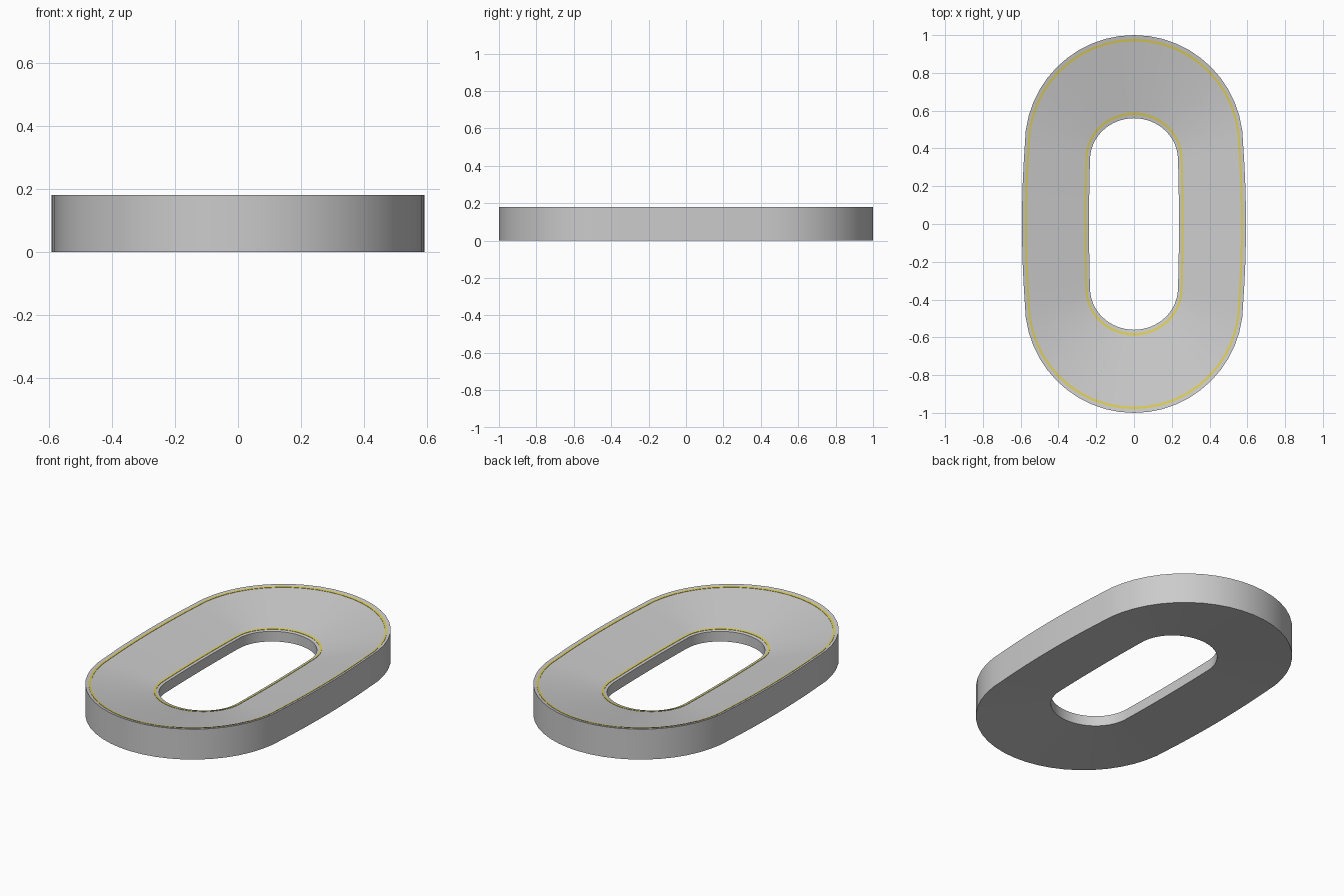
import bpy, bmesh, math

if "Cube" in bpy.data.objects:
    bpy.data.objects.remove(bpy.data.objects["Cube"])

SIDE, CAP = 8, 24  # segments along each straight side and each rounded end


def outline(half_width, bow, cap_start, end):
    """Counter-clockwise stretched ring outline with gently bowed sides."""
    half = []
    for i in range(SIDE):
        s = -1 + 2 * i / SIDE
        half.append((half_width - bow * s * s, s * cap_start))
    for i in range(CAP):
        a = math.pi * i / CAP
        half.append(((half_width - bow) * math.cos(a),
                     cap_start + (end - cap_start) * math.sin(a)))
    return half + [(-x, -y) for x, y in half]


OUTER = outline(0.593, 0.015, 0.42, 1.0)
INNER = outline(0.238, 0.005, 0.34, 0.56)
RIM_Z, HOLE_TOP, HOLE_BOTTOM = 0.18, 0.095, 0.035


def top_z(t):
    return RIM_Z + (HOLE_TOP - RIM_Z) * t


def loft(name, profile):
    """Sweep a closed (t, z) profile round the ring; t=0 outside, t=1 hole."""
    bm = bmesh.new()
    loops = [[bm.verts.new((a[0] + (b[0] - a[0]) * t, a[1] + (b[1] - a[1]) * t, z))
              for a, b in zip(OUTER, INNER)] for t, z in profile]
    n = len(OUTER)
    for k, lower in enumerate(loops):
        upper = loops[(k + 1) % len(loops)]
        for i in range(n):
            j = (i + 1) % n
            bm.faces.new((lower[i], lower[j], upper[j], upper[i]))
    bmesh.ops.recalc_face_normals(bm, faces=bm.faces)
    mesh = bpy.data.meshes.new(name)
    bm.to_mesh(mesh)
    bm.free()
    ob = bpy.data.objects.new(name, mesh)
    bpy.context.collection.objects.link(ob)
    bpy.ops.object.select_all(action='DESELECT')
    ob.select_set(True)
    bpy.context.view_layer.objects.active = ob
    bpy.ops.object.shade_smooth_by_angle(angle=math.radians(30))
    return ob


# Main ring: dished top and bottom, both sloping in towards the hole
loft("ring_body", [(0, 0), (0, RIM_Z), (1, HOLE_TOP), (1, HOLE_BOTTOM)])

# Thin yellow inlay lines near the outer rim and the hole
yellow = bpy.data.materials.new("yellow_line")
yellow.diffuse_color = (0.72, 0.62, 0.1, 1)
yellow.use_nodes = True
yellow.node_tree.nodes["Principled BSDF"].inputs["Base Color"].default_value = yellow.diffuse_color
for name, t0, t1 in (("outer_line", 0.045, 0.075), ("hole_line", 0.93, 0.96)):
    line = loft(name, [(t0, top_z(t0) - 0.004), (t0, top_z(t0) + 0.002),
                       (t1, top_z(t1) + 0.002), (t1, top_z(t1) - 0.004)])
    line.data.materials.append(yellow)
